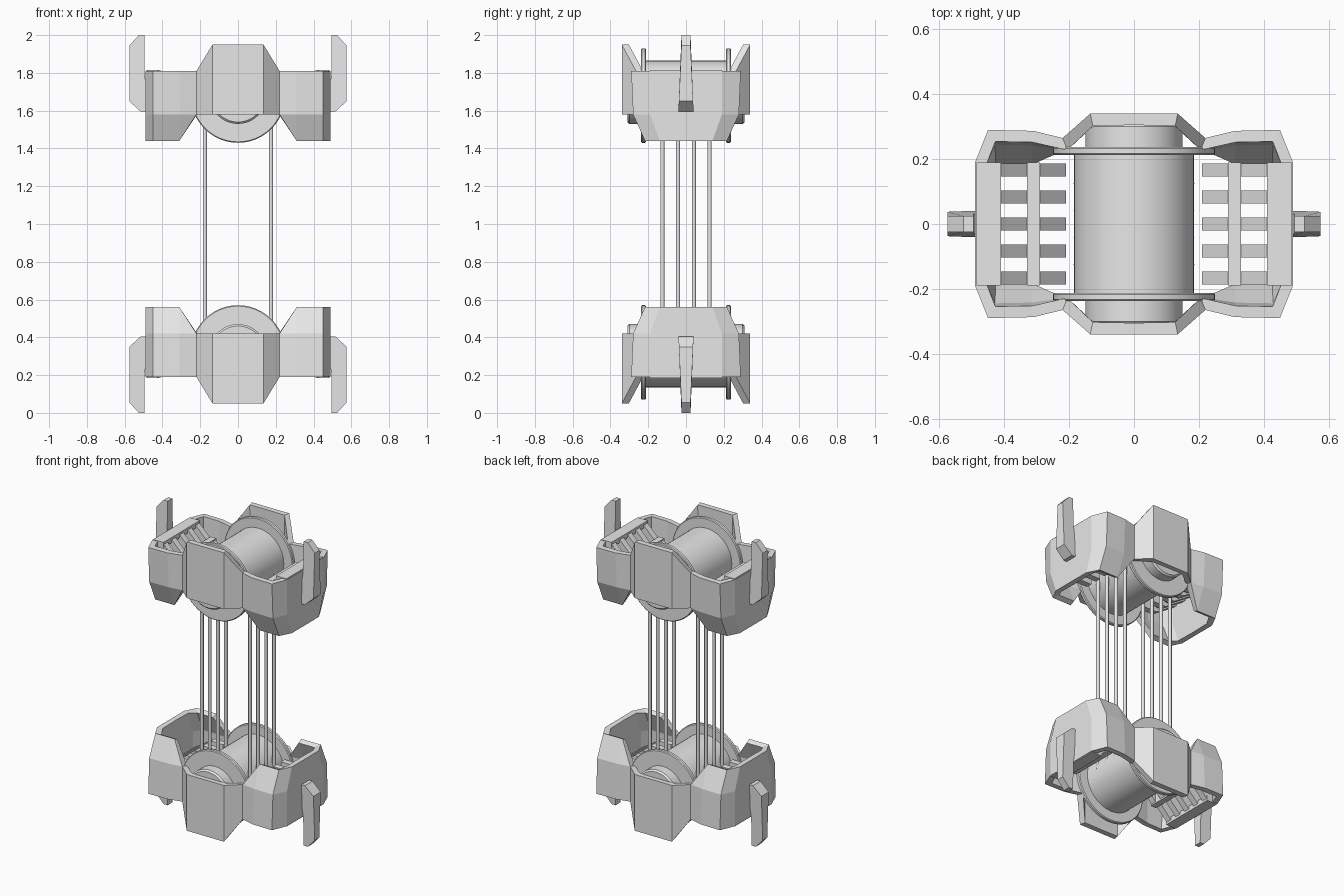
import bpy, bmesh, math
from mathutils import Matrix, Vector

cube = bpy.data.objects.get("Cube")
if cube:
    bpy.data.objects.remove(cube, do_unlink=True)

grey = bpy.data.materials.new("light_grey")
grey.use_nodes = True
grey.diffuse_color = (0.8, 0.8, 0.8, 1)
grey.node_tree.nodes["Principled BSDF"].inputs["Base Color"].default_value = (0.8, 0.8, 0.8, 1)


def finish(name, bm, smooth=False, mirror=False):
    """Turn a bmesh into a named object with the grey material."""
    bmesh.ops.remove_doubles(bm, verts=bm.verts, dist=0.0005)
    bmesh.ops.recalc_face_normals(bm, faces=bm.faces)
    mesh = bpy.data.meshes.new(name)
    bm.to_mesh(mesh)
    bm.free()
    mesh.materials.append(grey)
    obj = bpy.data.objects.new(name, mesh)
    bpy.context.collection.objects.link(obj)
    if mirror:
        obj.modifiers.new("other_side", "MIRROR")
    if smooth:
        bpy.ops.object.select_all(action="DESELECT")
        obj.select_set(True)
        bpy.context.view_layer.objects.active = obj
        bpy.ops.object.shade_smooth_by_angle(angle=math.radians(35))
    return obj


def add_prism(bm, profile, y, half_width):
    """Extrude an xz profile along y; half_width is a function of z."""
    near = [bm.verts.new((x, y - half_width(z), z)) for x, z in profile]
    far = [bm.verts.new((x, y + half_width(z), z)) for x, z in profile]
    bm.faces.new(near)
    bm.faces.new(far[::-1])
    n = len(profile)
    for i in range(n):
        j = (i + 1) % n
        bm.faces.new((near[i], near[j], far[j], far[i]))


def add_box(bm, x0, x1, z0, z1, half):
    add_prism(bm, [(x0, z0), (x1, z0), (x1, z1), (x0, z1)], 0, lambda z: half)


TOP, MID, LOW, PEAK = 1.81, 1.58, 1.44, 1.95
CENTRE = 1.68

# Housing: a quarter of the wall as columns, mirrored, then thickened
bm = bmesh.new()
end = [(0.49, 0, TOP), (0.49, 0, MID), (0.49, 0, LOW)]
end_edge = [(0.49, 0.19, TOP), (0.49, 0.19, MID), (0.49, 0.14, LOW)]
corner = [(0.45, 0.29, TOP), (0.45, 0.28, MID), (0.45, 0.217, LOW)]
foot = [(0.31, 0.287, TOP), (0.31, 0.277, MID), (0.31, 0.217, LOW)]
neck = [(0.22, 0.265, TOP), (0.22, 0.265, MID)]
panel = [(0.135, 0.34, PEAK), (0.135, 0.34, MID)]
middle = [(0, 0.34, PEAK), (0, 0.34, MID)]
columns = [[bm.verts.new(p) for p in c] for c in (end, end_edge, corner, foot, neck, panel, middle)]
for a, b in zip(columns, columns[1:]):
    for i in range(len(a) - 1):
        if i + 1 < len(b):
            bm.faces.new((a[i], a[i + 1], b[i + 1], b[i]))
        else:
            bm.faces.new((a[i], a[i + 1], b[i]))
for axis in (0, 1):
    copy = bmesh.ops.duplicate(bm, geom=bm.verts[:] + bm.edges[:] + bm.faces[:])["geom"]
    for v in copy:
        if isinstance(v, bmesh.types.BMVert):
            v.co[axis] *= -1
    bmesh.ops.remove_doubles(bm, verts=bm.verts, dist=0.0005)
bmesh.ops.recalc_face_normals(bm, faces=bm.faces)
# Make the open shell face outwards before thickening it
bm.faces.ensure_lookup_table()
outward = sum(f.normal.dot(Vector((f.calc_center_median().x, f.calc_center_median().y, 0))) for f in bm.faces)
facing_in = outward < 0
housing = finish("housing", bm)
if facing_in != (sum(p.normal.x * p.center.x + p.normal.y * p.center.y
                     for p in housing.data.polygons) < 0):
    facing_in = not facing_in
if facing_in:
    housing.data.flip_normals()
wall = housing.modifiers.new("wall", "SOLIDIFY")
wall.thickness = 0.035
wall.offset = -1
wall.use_even_offset = True

# Drum: hub, flanges and barrel turned around the y axis
bm = bmesh.new()
half = [(0.31, 0), (0.31, 0.14), (0.30, 0.15), (0.238, 0.15), (0.238, 0.245), (0.233, 0.25),
        (0.217, 0.25), (0.212, 0.245), (0.212, 0.185)]
outline = half + [(-y, r) for y, r in reversed(half)]
ring = [bm.verts.new((r, y, CENTRE)) for y, r in outline]
edges = [bm.edges.new(pair) for pair in zip(ring, ring[1:])]
bmesh.ops.spin(bm, geom=ring + edges, cent=(0, 0, CENTRE), axis=(0, 1, 0),
               angle=math.tau, steps=48, use_duplicate=False)
drum = finish("drum", bm, smooth=True)

# Combs: sloped ribs with a crossbar and a top plate at each end
bm = bmesh.new()
rib = [(0.47, 1.80), (0.41, 1.80), (0.33, 1.72), (0.29, 1.72), (0.21, 1.63),
       (0.21, 1.59), (0.30, 1.59), (0.47, 1.70)]
for i in range(-2, 3):
    add_prism(bm, rib, i * 0.083, lambda z: 0.02)
ribs = finish("comb_ribs", bm, mirror=True)

bm = bmesh.new()
add_box(bm, 0.29, 0.33, 1.62, 1.73, 0.19)
bar = finish("comb_crossbar", bm, mirror=True)

bm = bmesh.new()
add_box(bm, 0.41, 0.485, 1.78, 1.815, 0.19)
plate = finish("comb_plate", bm, mirror=True)

# Arms: tapered upright fins on both ends
bm = bmesh.new()
fin = [(0.495, 2.0), (0.525, 2.0), (0.575, 1.945), (0.575, 1.65), (0.515, 1.595), (0.485, 1.595),
       (0.485, 1.72), (0.495, 1.80)]
add_prism(bm, fin, 0, lambda z: 0.024 + 0.016 * min(1, max(0, (1.93 - z) / 0.33)))
arms = finish("arm", bm, mirror=True)

# Lower unit: the same parts turned upside down
flip = Matrix.Translation((0, 0, 2)) @ Matrix.Rotation(math.pi, 4, "X")
for part in (housing, drum, ribs, bar, plate, arms):
    lower = part.copy()
    lower.name = "lower_" + part.name
    bpy.context.collection.objects.link(lower)
    lower.matrix_world = flip
    part.name = "upper_" + part.name

# Cables between the two drums
bm = bmesh.new()
length = 2 * CENTRE - 2
for x in (-0.175, 0.175):
    for y in (-0.125, -0.042, 0.042, 0.125):
        bmesh.ops.create_cone(bm, cap_ends=True, segments=12, radius1=0.011, radius2=0.011,
                              depth=length, matrix=Matrix.Translation((x, y, 1)))
finish("cables", bm, smooth=True)
